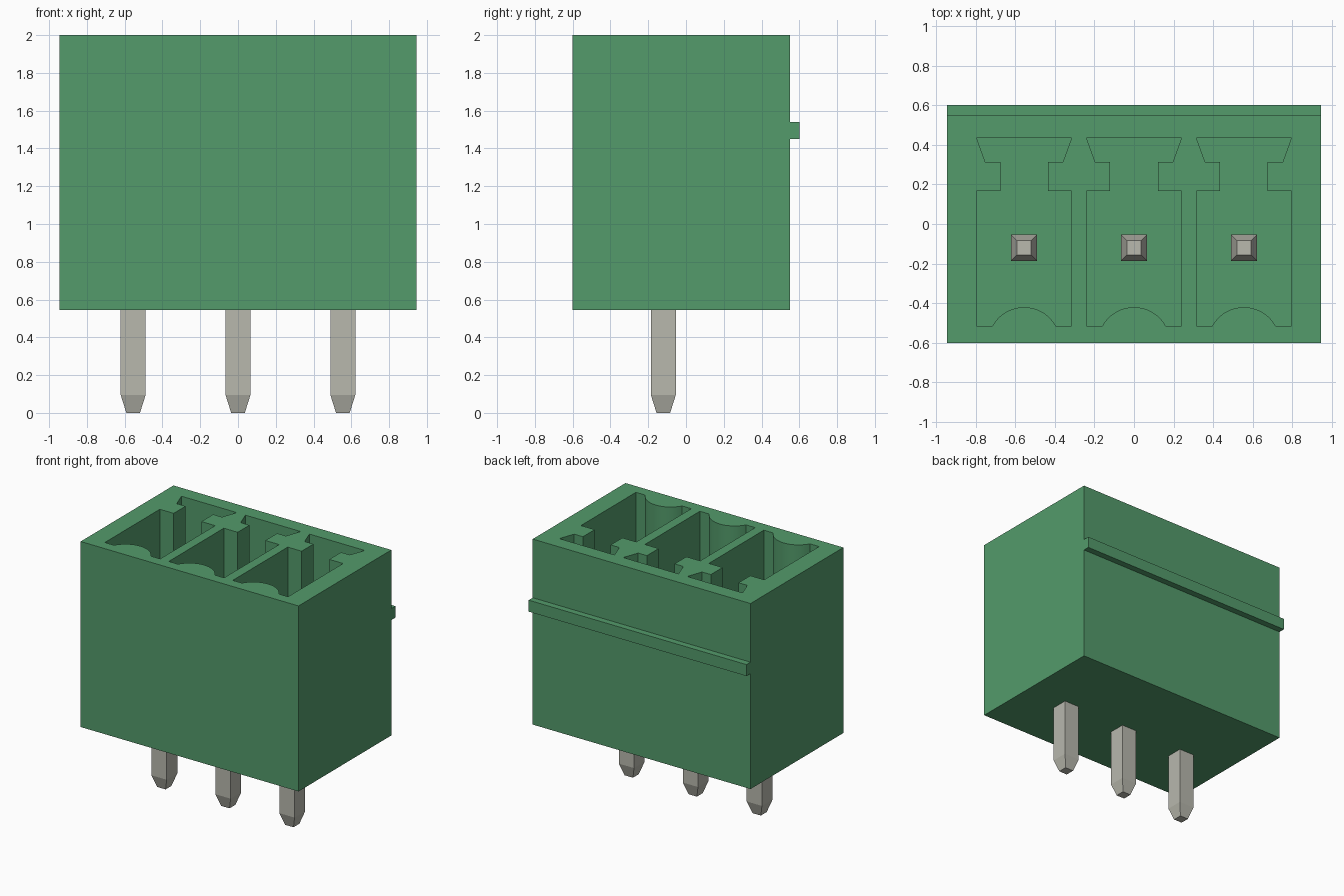
import bpy
import bmesh
import math

if "Cube" in bpy.data.objects:
    bpy.data.objects.remove(bpy.data.objects["Cube"], do_unlink=True)

PITCH = 0.555
W, FRONT, BACK = 0.945, -0.60, 0.55
BOTTOM, TOP, FLOOR = 0.545, 2.0, 0.80
PIN_Y = -0.12


def material(name, rgb):
    m = bpy.data.materials.new(name)
    m.use_nodes = True
    m.diffuse_color = (*rgb, 1)
    bsdf = next(n for n in m.node_tree.nodes if n.type == "BSDF_PRINCIPLED")
    bsdf.inputs["Base Color"].default_value = (*rgb, 1)
    return m


green = material("green plastic", (0.087, 0.328, 0.147))
metal = material("tin metal", (0.48, 0.48, 0.42))


def new_object(name, bm, mat):
    bmesh.ops.recalc_face_normals(bm, faces=bm.faces)
    mesh = bpy.data.meshes.new(name)
    bm.to_mesh(mesh)
    bm.free()
    mesh.materials.append(mat)
    obj = bpy.data.objects.new(name, mesh)
    bpy.context.collection.objects.link(obj)
    return obj


def loft(bm, rings):
    """Skin a list of equal-length point rings and cap both ends."""
    loops = [[bm.verts.new(p) for p in ring] for ring in rings]
    n = len(loops[0])
    for a, b in zip(loops, loops[1:]):
        for i in range(n):
            j = (i + 1) % n
            bm.faces.new((a[i], a[j], b[j], b[i]))
    bm.faces.new(loops[0][::-1])
    bm.faces.new(loops[-1])


def rect(x0, x1, y0, y1, z):
    return [(x0, y0, z), (x1, y0, z), (x1, y1, z), (x0, y1, z)]


def box(name, x0, x1, y0, y1, z0, z1, mat):
    bm = bmesh.new()
    loft(bm, [rect(x0, x1, y0, y1, z0), rect(x0, x1, y0, y1, z1)])
    return new_object(name, bm, mat)


# Pocket outline: right half, mirrored, with a round rib at the front
half = [(0.16, -0.515), (0.24, -0.515), (0.24, 0.167), (0.12, 0.167),
        (0.12, 0.313), (0.196, 0.313), (0.24, 0.435)]
RIB_R, RIB_Y = 0.182, -0.602
start = math.atan2(-0.515 - RIB_Y, -0.16)
end = math.atan2(-0.515 - RIB_Y, 0.16)
STEPS = 18
rib = []
for i in range(1, STEPS):
    a = start + (end - start) * i / STEPS
    rib.append((RIB_R * math.cos(a), RIB_Y + RIB_R * math.sin(a)))
pocket = half + [(-x, y) for x, y in reversed(half)] + rib

# Housing block with three pockets cut from above
housing = box("housing", -W, W, FRONT, BACK, BOTTOM, TOP, green)
bm = bmesh.new()
for k in (-1, 0, 1):
    loft(bm, [[(x + k * PITCH, y, z) for x, y in pocket]
              for z in (FLOOR, TOP + 0.1)])
cutter = new_object("pocket_cutter", bm, green)
cutter.hide_render = True

mod = housing.modifiers.new("pockets", "BOOLEAN")
mod.operation = "DIFFERENCE"
mod.solver = "EXACT"
mod.object = cutter
bpy.ops.object.select_all(action="DESELECT")
bpy.context.view_layer.objects.active = housing
housing.select_set(True)
bpy.ops.object.modifier_apply(modifier=mod.name)
bpy.data.objects.remove(cutter, do_unlink=True)
bpy.ops.object.shade_smooth_by_angle(angle=math.radians(30))

# Latch ridge along the back
box("latch_ridge", -W, W, BACK - 0.005, 0.60, 1.45, 1.54, green)

# Square contact pins, tapered at both ends
PIN_PROFILE = [(0.0, 0.036), (0.095, 0.066), (1.55, 0.066), (1.65, 0.036)]
for k, name in zip((-1, 0, 1), ("right_pin", "middle_pin", "left_pin")):
    x = k * PITCH
    bm = bmesh.new()
    loft(bm, [rect(x - h, x + h, PIN_Y - h, PIN_Y + h, z)
              for z, h in PIN_PROFILE])
    new_object(name, bm, metal)
